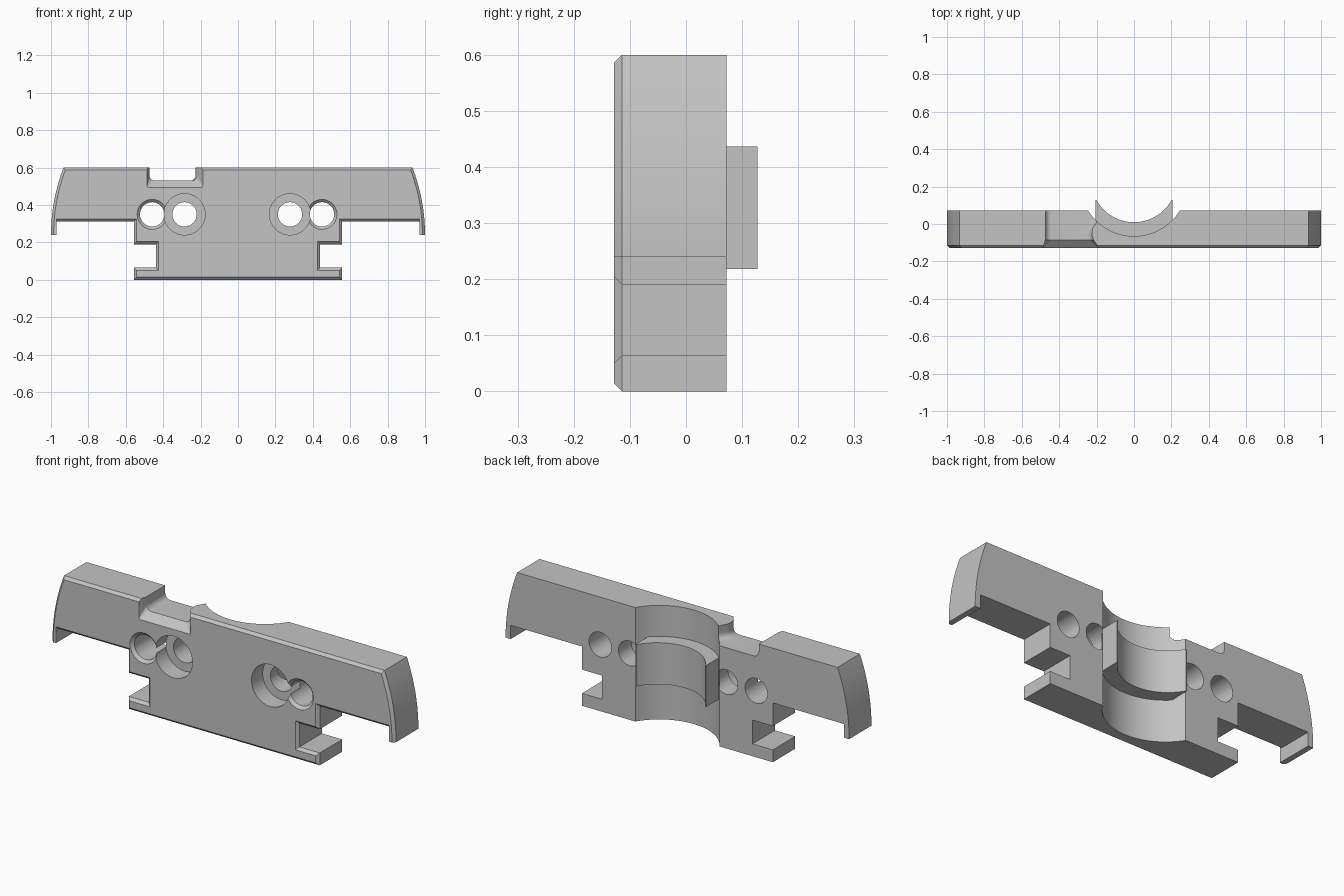
import bpy, bmesh, math
from mathutils import Vector

cube = bpy.data.objects.get("Cube")
if cube:
    bpy.data.objects.remove(cube)

grey = bpy.data.materials.new("plain_grey")
grey.use_nodes = True
GREY = (0.55, 0.55, 0.55, 1)
grey.diffuse_color = GREY
grey.node_tree.nodes["Principled BSDF"].inputs["Base Color"].default_value = GREY

FRONT, BACK, CHAMFER = -0.128, 0.072, 0.014


def loft(name, rings):
    """Closed solid through rings of equal point count."""
    bm = bmesh.new()
    loops = [[bm.verts.new(p) for p in ring] for ring in rings]
    bm.faces.new(loops[0])
    bm.faces.new(loops[-1])
    n = len(loops[0])
    for a, b in zip(loops, loops[1:]):
        for i in range(n):
            j = (i + 1) % n
            bm.faces.new((a[i], a[j], b[j], b[i]))
    bmesh.ops.recalc_face_normals(bm, faces=bm.faces)
    mesh = bpy.data.meshes.new(name)
    bm.to_mesh(mesh)
    bm.free()
    mesh.materials.append(grey)
    obj = bpy.data.objects.new(name, mesh)
    bpy.context.scene.collection.objects.link(obj)
    return obj


def circle(x, z, r, y, n=64):
    turn = [2 * math.pi * i / n for i in range(n)]
    return [(x + r * math.cos(a), y, z + r * math.sin(a)) for a in turn]


def upright_cylinder(name, y, r, n=160):
    return loft(name, [[(px, y + pz, h) for px, _, pz in circle(0, 0, r, 0, n)]
                       for h in (-0.1, 0.7)])


def combine(target, tool, operation="DIFFERENCE"):
    mod = target.modifiers.new("cut", "BOOLEAN")
    mod.object, mod.operation, mod.solver = tool, operation, "EXACT"
    graph = bpy.context.evaluated_depsgraph_get()
    mesh = bpy.data.meshes.new_from_object(target.evaluated_get(graph))
    target.modifiers.clear()
    target.data = mesh
    bpy.data.objects.remove(tool)


def inset(points, widths):
    """Move each edge of a counter-clockwise outline inward by its own width."""
    lines = []
    for i, p in enumerate(points):
        p, q = Vector(p), Vector(points[(i + 1) % len(points)])
        d = (q - p).normalized()
        lines.append((p + Vector((-d.y, d.x)) * widths[i], d))
    result = []
    for i, (p, d) in enumerate(lines):
        o, e = lines[i - 1]
        cross = e.x * d.y - e.y * d.x
        t = ((p.x - o.x) * d.y - (p.y - o.y) * d.x) / cross
        result.append(o + e * t)
    return result


# Plate outline: foot, side slot, shoulder, end lip and rounded end
half = [(0.556, 0), (0.556, 0.065), (0.438, 0.065), (0.438, 0.19),
        (0.556, 0.19), (0.556, 0.312), (0.97, 0.312), (0.97, 0.24)]
lip = len(half) - 2
steps = 16
for i in range(steps + 1):
    a = math.asin(0.36) * i / steps
    half.append((math.cos(a), 0.24 + math.sin(a)))
outline = half + [(-x, z) for x, z in reversed(half)]
widths = [CHAMFER] * len(outline)
# The lip's inner wall and underside stay square
for i in (lip, lip + 1):
    widths[i] = 0
    widths[len(outline) - 2 - i] = 0
small = inset(outline, widths)
plate = loft("clamp_plate", [
    [(x, BACK, z) for x, z in outline],
    [(x, FRONT + CHAMFER, z) for x, z in outline],
    [(x, FRONT, z) for x, z in small]])

# Upright channel in the back, with a thinner collar standing in it
combine(plate, upright_cylinder("channel_cutter", 0.2225, 0.2875))
W = 0.206
collar = loft("collar", [[(-W, y, 0.218), (W, y, 0.218), (W, y, 0.437), (-W, y, 0.437)]
                         for y in (-0.09, 0.127)])
combine(collar, upright_cylinder("bore_cutter", 0.239, 0.2295))
combine(plate, collar, "UNION")

# Screw holes: inner pair counterbored, outer pair countersunk
HOLE_Z, HOLE_R = 0.35, 0.065
for side in (-1, 1):
    inner, outer = side * 0.282 - 0.004, side * 0.454 - 0.005
    combine(plate, loft("counterbore_cutter",
                        [circle(inner, HOLE_Z, r, y) for r, y in
                         ((0.11, -0.2), (0.11, -0.035), (HOLE_R, -0.035), (HOLE_R, 0.2))]))
    combine(plate, loft("countersink_cutter",
                        [circle(outer, HOLE_Z, r, y) for r, y in
                         ((0.092, FRONT - 0.012), (HOLE_R, FRONT + 0.015), (HOLE_R, 0.2))]))


# Rounded notch in the top edge, flared at the front
def notch_ring(y, left, right, floor, r):
    ring = [(right, y, 0.7), (left, y, 0.7)]
    for cx, start in ((left + r, math.pi), (right - r, 1.5 * math.pi)):
        for i in range(9):
            a = start + i * math.pi / 16
            ring.append((cx + r * math.cos(a), y, floor + r + r * math.sin(a)))
    return ring


combine(plate, loft("notch_cutter", [
    notch_ring(FRONT - 0.012, -0.49, -0.18, 0.485, 0.004),
    notch_ring(-0.085, -0.474, -0.217, 0.53, 0.03),
    notch_ring(-0.055, -0.474, -0.226, 0.53, 0.03),
    notch_ring(-0.025, -0.474, -0.222, 0.53, 0.03),
    notch_ring(0.01, -0.474, -0.2, 0.53, 0.03),
    notch_ring(0.1, -0.474, -0.18, 0.53, 0.03)]))

# Smooth curved walls, keep edges crisp
bpy.ops.object.select_all(action="DESELECT")
plate.select_set(True)
bpy.context.view_layer.objects.active = plate
bpy.ops.object.shade_smooth_by_angle(angle=math.radians(25))
